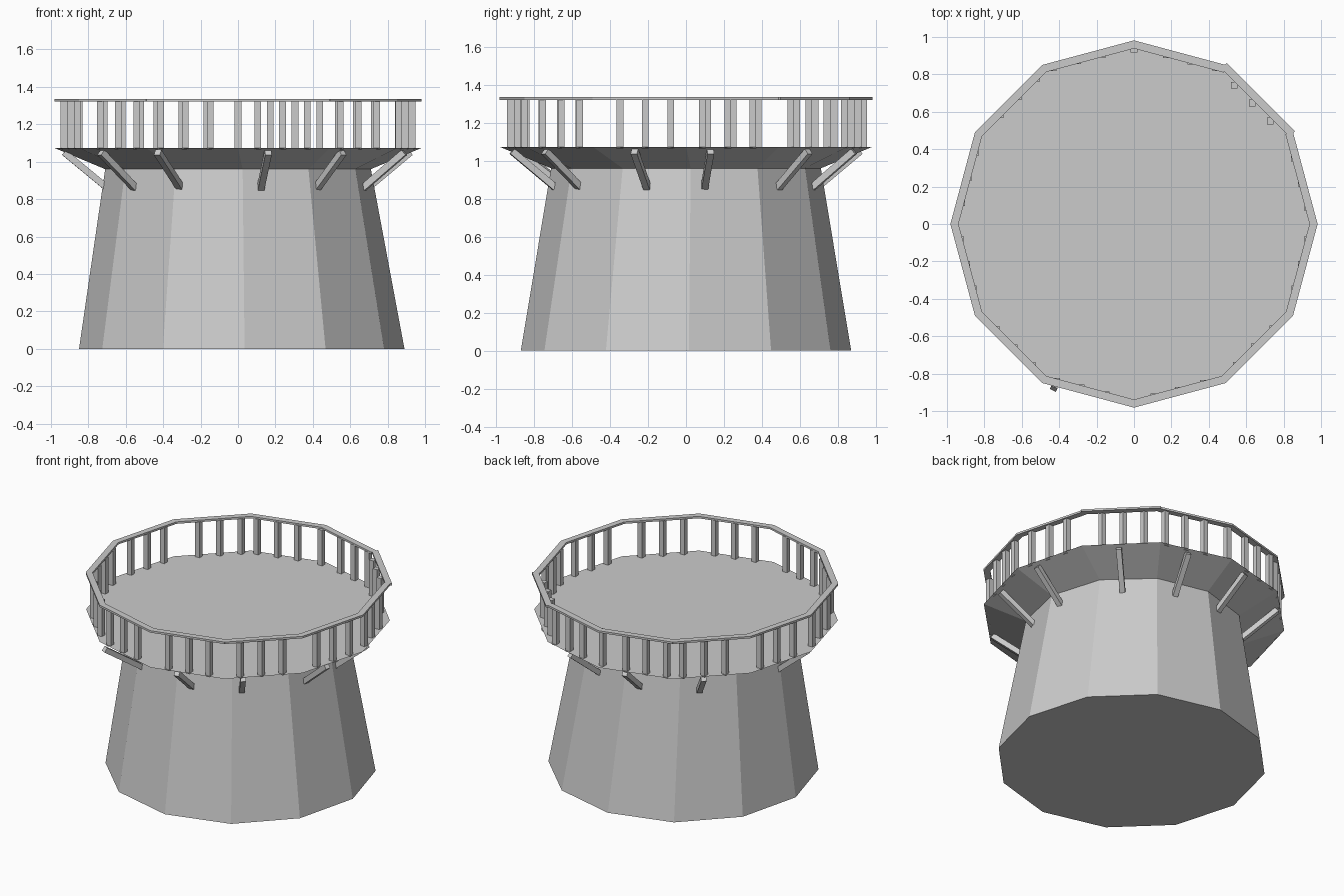
import bpy, bmesh, math
from mathutils import Vector, Matrix

cube = bpy.data.objects.get("Cube")
if cube:
    bpy.data.objects.remove(cube, do_unlink=True)

SIDES = 12
stone = bpy.data.materials.new("grey_stone")
stone.use_nodes = True
GREY = (0.6, 0.6, 0.6, 1)
stone.diffuse_color = GREY
stone.node_tree.nodes["Principled BSDF"].inputs["Base Color"].default_value = GREY


def finish(bm, name):
    bmesh.ops.recalc_face_normals(bm, faces=bm.faces)
    mesh = bpy.data.meshes.new(name)
    bm.to_mesh(mesh)
    bm.free()
    mesh.materials.append(stone)
    obj = bpy.data.objects.new(name, mesh)
    bpy.context.collection.objects.link(obj)
    return obj


def polar(radius, degrees, z=0.0):
    a = math.radians(degrees)
    return Vector((radius * math.cos(a), radius * math.sin(a), z))


def frustum(name, rings):
    """Closed polygonal solid through rings of (radius, z, x shift, turn)."""
    bm = bmesh.new()
    loops = []
    for radius, z, dx, turn in rings:
        loops.append([bm.verts.new(polar(radius, 360 * i / SIDES + turn, z) + Vector((dx, 0, 0)))
                      for i in range(SIDES)])
    for low, high in zip(loops, loops[1:]):
        for i in range(SIDES):
            j = (i + 1) % SIDES
            bm.faces.new((low[i], low[j], high[j], high[i]))
    bm.faces.new(loops[0][::-1])
    bm.faces.new(loops[-1])
    return finish(bm, name)


def add_box(bm, centre, size, rotation=None):
    matrix = Matrix.Translation(centre)
    if rotation:
        matrix = matrix @ rotation.to_4x4()
    bmesh.ops.create_cube(bm, size=1, matrix=matrix @ Matrix.Diagonal((*size, 1)))


def add_beam(bm, start, end, width, height):
    """Square beam between two points, kept upright."""
    along = (end - start).normalized()
    side = Vector((0, 0, 1)).cross(along).normalized()
    up = along.cross(side)
    rotation = Matrix((along, side, up)).transposed()
    add_box(bm, (start + end) / 2, ((end - start).length, width, height), rotation)


# Tapered tower and flared deck
frustum("tower", [(0.87, 0, 0.02, 1), (0.71, 0.965, 0, 2)])
frustum("deck", [(0.71, 0.96, 0, 2), (0.98, 1.073, 0, 0)])

# Handrail: one plank per side, the third-quarter plank slipped outward
bm = bmesh.new()
for i in range(SIDES):
    slip = 0.012 if i == 1 else 0
    radius = 0.96 + slip
    start, end = polar(radius, 30 * i, 1.328), polar(radius, 30 * i + 30, 1.328)
    extra = (end - start).normalized() * 0.006
    add_beam(bm, start - extra, end + extra, 0.042, 0.014)
finish(bm, "handrail")

# Balusters: three per side, unevenly started
starts = [0.18, 0.24, 0.08, 0.35, 0.13, 0.2, 0.17, 0.25, 0.13, 0.22, 0.2, 0.27]
bm = bmesh.new()
for i, first in enumerate(starts):
    inset = 0.937 if i == 1 else 0.952
    a, b = polar(inset, 30 * i), polar(inset, 30 * i + 30)
    for k in range(3):
        spot = a.lerp(b, first + 0.28 * k)
        add_box(bm, spot + Vector((0, 0, 1.195)), (0.035, 0.035, 0.26))
# Corner post at the back
add_box(bm, polar(0.935, 90, 1.195), (0.035, 0.035, 0.26))
finish(bm, "balusters")

# Slanted braces under the deck
bm = bmesh.new()
for angle in (-142, -116, -80, -53, -17, 8, 44, 72, 100, 132, 182):
    reach = 0.98 if angle == -116 else 0.93
    add_beam(bm, polar(0.70, angle, 0.86), polar(reach, angle, 1.05), 0.035, 0.035)
finish(bm, "deck_braces")
